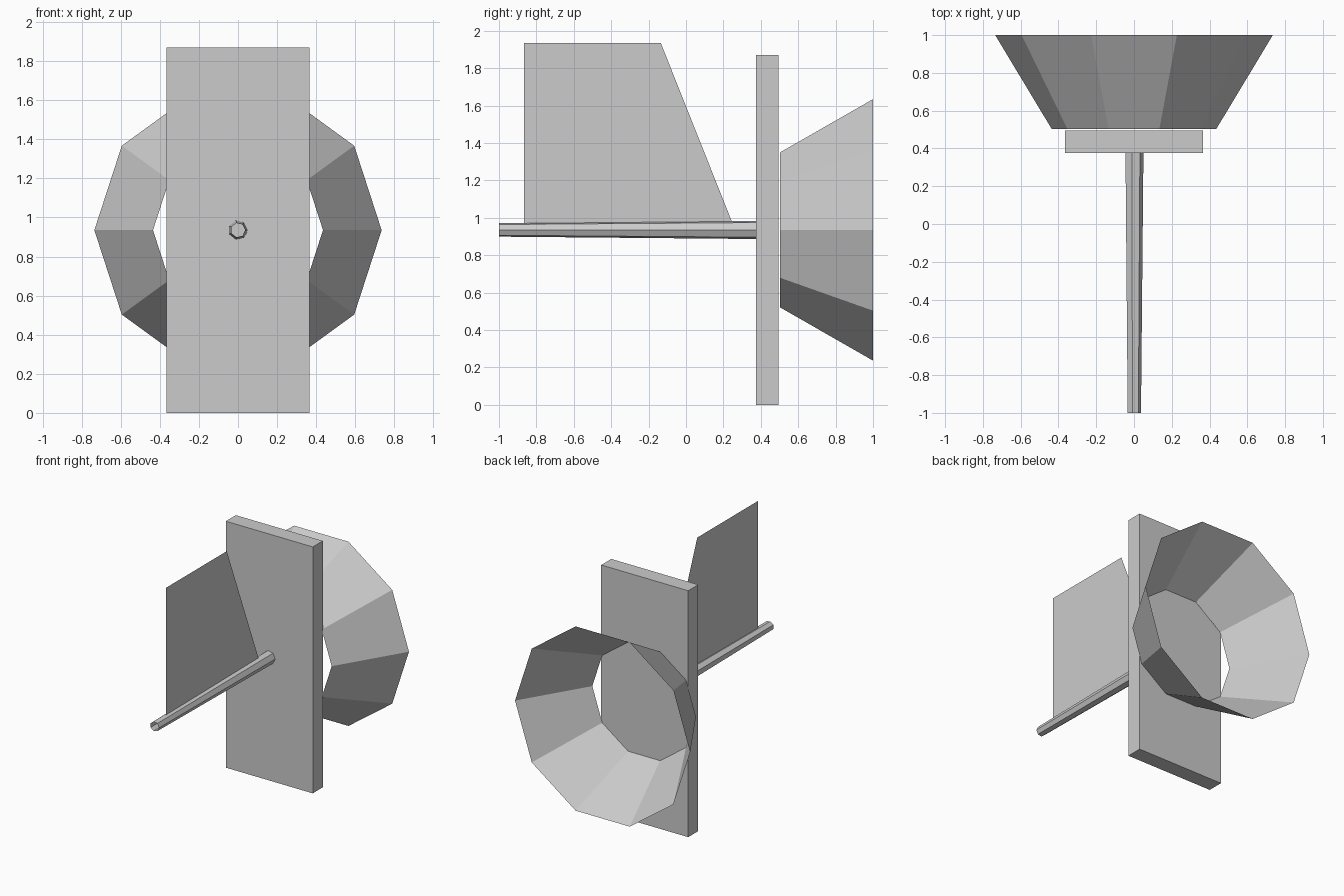
import bpy, bmesh
from math import sin, cos, tau

if "Cube" in bpy.data.objects:
    bpy.data.objects.remove(bpy.data.objects["Cube"])

AXIS_Z = 0.935  # height of the shared tube and funnel axis


def finish(name, bm):
    mesh = bpy.data.meshes.new(name)
    bm.to_mesh(mesh)
    bm.free()
    obj = bpy.data.objects.new(name, mesh)
    bpy.context.collection.objects.link(obj)
    return obj


def open_cone(name, sides, y0, r0, y1, r1):
    """Open-ended tapered shell along y, with one corner on +x."""
    bm = bmesh.new()
    rings = []
    for y, r in ((y0, r0), (y1, r1)):
        rings.append([bm.verts.new((r * cos(tau * i / sides), y,
                                    AXIS_Z + r * sin(tau * i / sides)))
                      for i in range(sides)])
    a, b = rings
    for i in range(sides):
        j = (i + 1) % sides
        bm.faces.new((a[i], b[i], b[j], a[j]))
    return finish(name, bm)


# Upright slab
bm = bmesh.new()
bmesh.ops.create_cube(bm, size=1)
bmesh.ops.scale(bm, vec=(0.73, 0.12, 1.87), verts=bm.verts)
bmesh.ops.translate(bm, vec=(0, 0.435, 0.935), verts=bm.verts)
finish("upright_slab", bm)

# Slim tapered tube in front, flared funnel behind
open_cone("front_tube", 7, -1.0, 0.037, 0.375, 0.05)
open_cone("rear_funnel", 10, 0.502, 0.435, 1.0, 0.735)

# Flat fin standing on the tube
bm = bmesh.new()
profile = [(-0.865, 0.97), (0.249, 0.97), (-0.135, 1.935), (-0.865, 1.935)]
bm.faces.new([bm.verts.new((0, y, z)) for y, z in profile])
finish("top_fin", bm)
